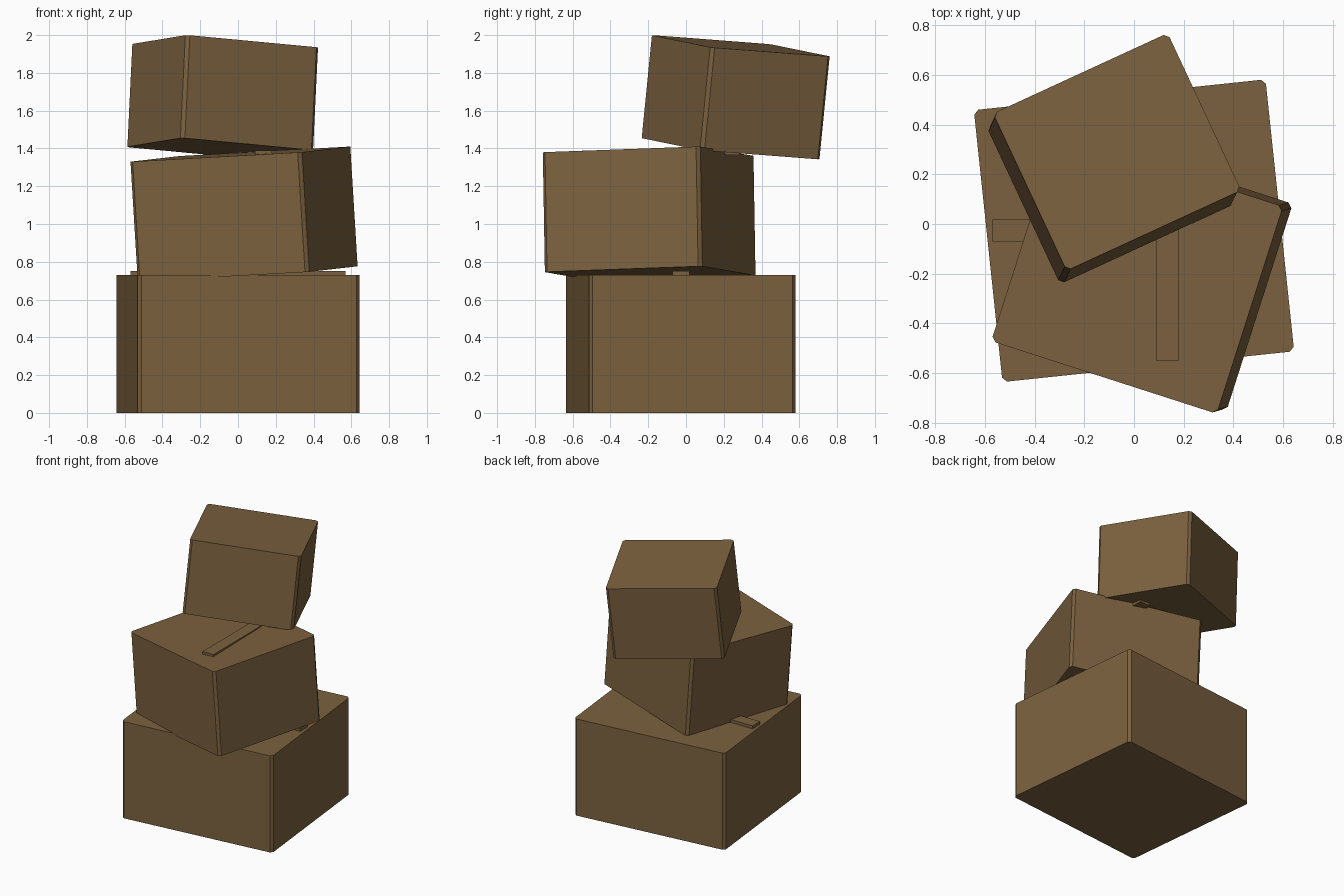
import bpy
import bmesh
from mathutils import Matrix, Vector

cube = bpy.data.objects.get("Cube")
if cube:
    bpy.data.objects.remove(cube, do_unlink=True)

# Single cardboard colour
cardboard = bpy.data.materials.new("cardboard_brown")
cardboard.use_nodes = True
cardboard.diffuse_color = (0.2, 0.12, 0.05, 1)
cardboard.node_tree.nodes["Principled BSDF"].inputs["Base Color"].default_value = (0.2, 0.12, 0.05, 1)


def add_box(name, size, centre, along=(1, 0, 0), up=(0, 0, 1), chamfer=0.0):
    """Box whose width follows 'along' and whose height follows 'up'."""
    bm = bmesh.new()
    bmesh.ops.create_cube(bm, size=1)
    bmesh.ops.scale(bm, vec=size, verts=bm.verts)
    if chamfer:
        uprights = [e for e in bm.edges
                    if abs(e.verts[0].co.z - e.verts[1].co.z) > size[2] / 2]
        bmesh.ops.bevel(bm, geom=uprights, offset=chamfer, segments=1,
                        affect='EDGES', profile=0.5)
    z = Vector(up).normalized()
    y = z.cross(Vector(along)).normalized()
    x = y.cross(z)
    turn = Matrix((x, y, z)).transposed().to_4x4()
    mesh = bpy.data.meshes.new(name)
    bm.to_mesh(mesh)
    bm.free()
    mesh.materials.append(cardboard)
    obj = bpy.data.objects.new(name, mesh)
    obj.matrix_world = Matrix.Translation(centre) @ turn
    bpy.context.collection.objects.link(obj)
    return obj


# Stacked boxes, the upper two tilted
add_box("bottom_box", (1.18, 1.1, 0.73), (0, -0.027, 0.365),
        along=(0.995, 0.105, 0), chamfer=0.018)
add_box("middle_box", (0.955, 0.876, 0.635), (0.032, -0.195, 1.053),
        along=(0.9, -0.29, 0.05), up=(-0.061, -0.017, 0.998), chamfer=0.018)
add_box("top_box", (0.776, 0.7, 0.548), (-0.081, 0.263, 1.671),
        along=(0.695, 0.32, -0.065), up=(0.048, 0.0985, 0.994), chamfer=0.018)

# Tape strips lying level on the two lower boxes
add_box("bottom_tape", (1.14, 0.09, 0.024), (0, -0.026, 0.74))
add_box("middle_tape", (0.09, 0.83, 0.024), (0.135, -0.136, 1.378))
